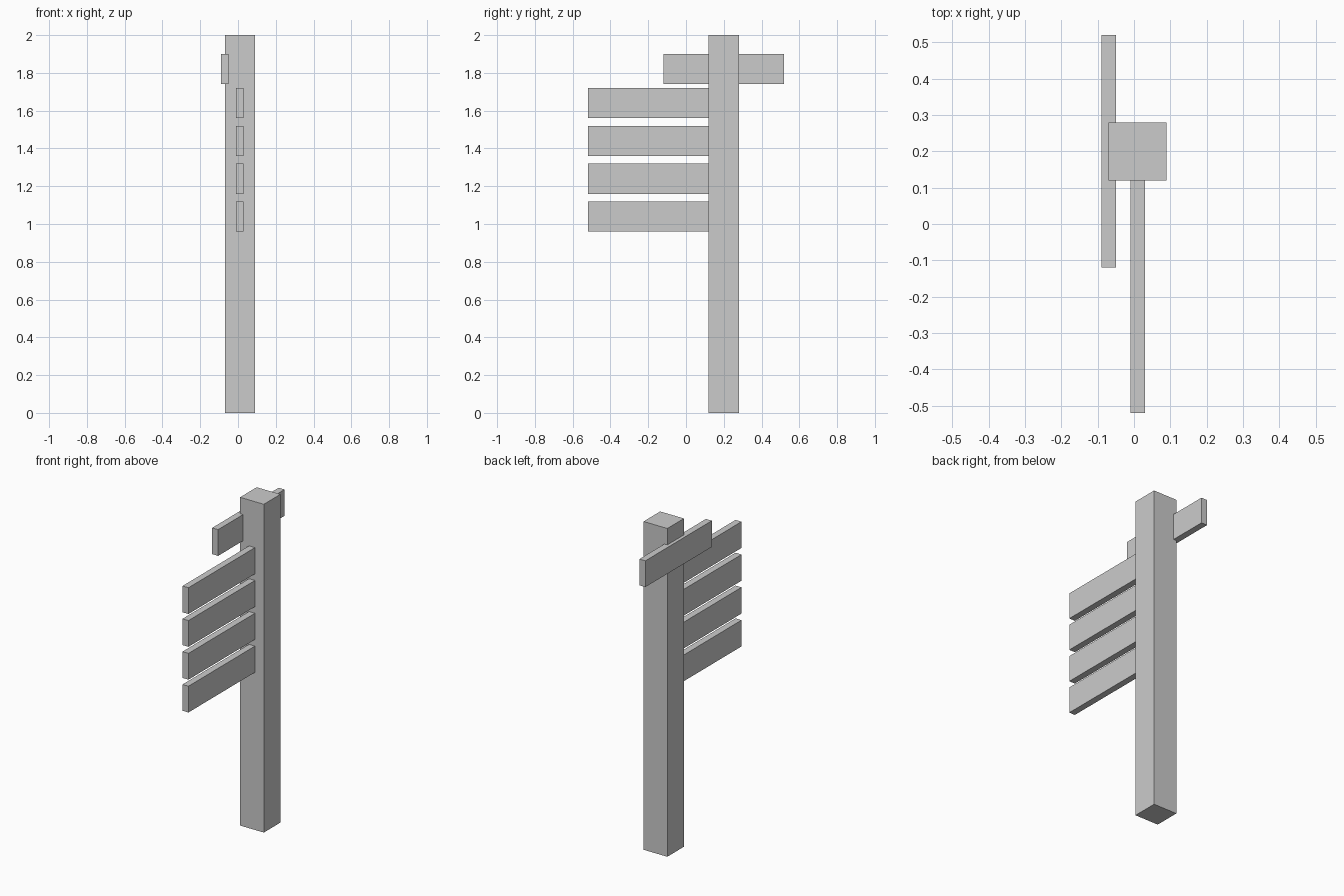
import bpy

if "Cube" in bpy.data.objects:
    bpy.data.objects.remove(bpy.data.objects["Cube"])


def box(name, x, y, z):
    """Add a box spanning the given (min, max) ranges."""
    bpy.ops.mesh.primitive_cube_add(size=1, location=[(a + b) / 2 for a, b in (x, y, z)])
    ob = bpy.context.object
    ob.name = name
    ob.scale = [b - a for a, b in (x, y, z)]
    bpy.ops.object.transform_apply(location=False, rotation=False, scale=True)
    return ob


# Square upright post
box("post", (-0.07, 0.09), (0.12, 0.28), (0, 2))

# Top board, let into the left face of the post
box("top_board", (-0.09, -0.05), (-0.12, 0.52), (1.74, 1.90))

# Four direction boards butting against the front of the post
for i in range(4):
    z = 0.96 + 0.2 * i
    box(f"direction_board_{i + 1}", (-0.01, 0.03), (-0.52, 0.12), (z, z + 0.16))
